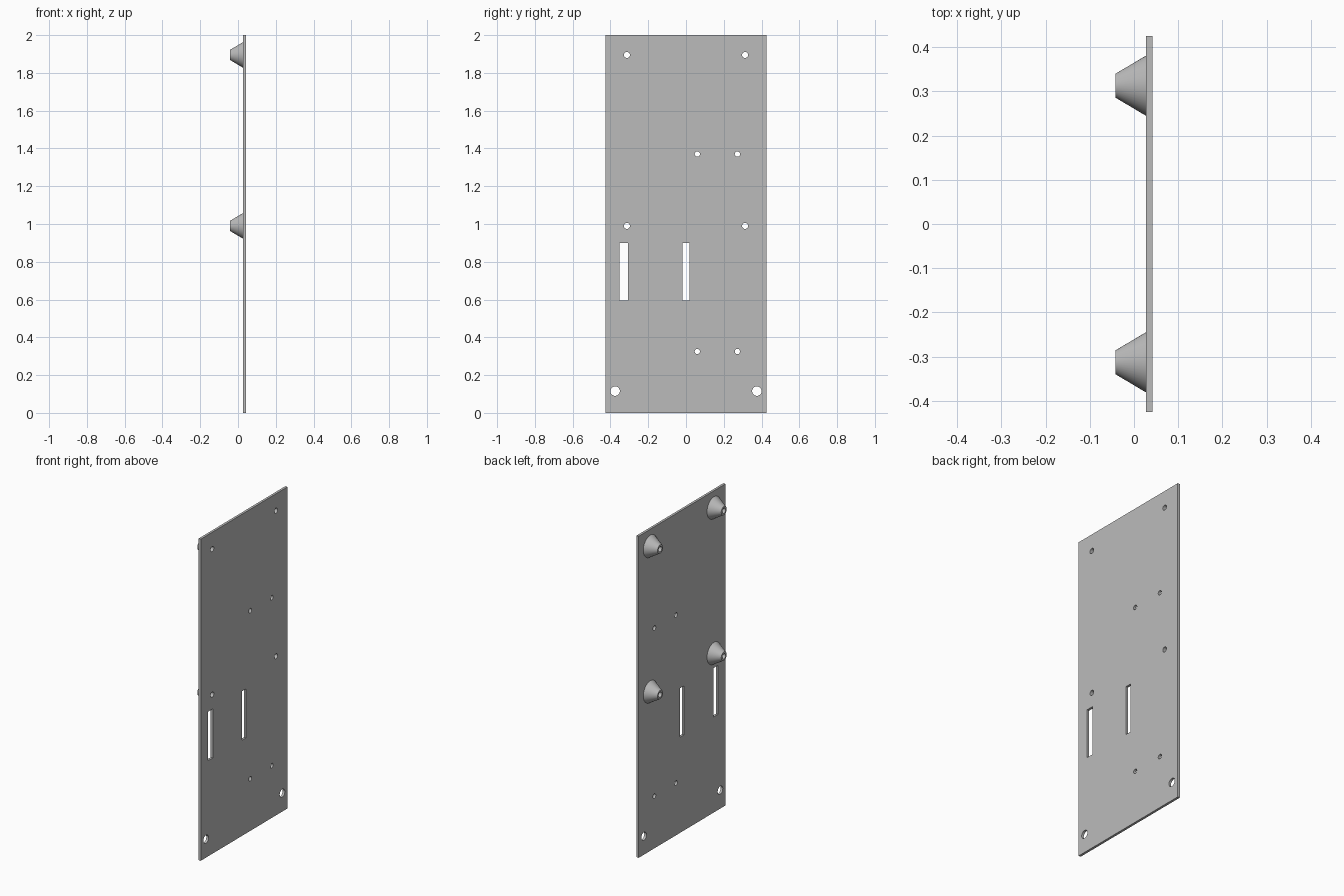
import bpy, bmesh
from math import cos, sin, pi, radians
from mathutils import Matrix, Vector

cube = bpy.data.objects.get("Cube")
if cube:
    bpy.data.objects.remove(cube, do_unlink=True)

BACK, FACE, TIP = 0.027, 0.042, -0.042     # x of plate back, plate face, standoff tips
WIDTH, HEIGHT = 0.852, 2.0
HOLE = 0.016
MOUNTS = [(y, z) for y in (-0.313, 0.313) for z in (0.99, 1.895)]

grey = bpy.data.materials.new("plain grey")
grey.use_nodes = True
colour = (0.5, 0.5, 0.5, 1)
grey.diffuse_color = colour
grey.node_tree.nodes["Principled BSDF"].inputs["Base Color"].default_value = colour


def add_object(name, bm):
    bmesh.ops.recalc_face_normals(bm, faces=bm.faces)
    mesh = bpy.data.meshes.new(name)
    bm.to_mesh(mesh)
    bm.free()
    mesh.materials.append(grey)
    obj = bpy.data.objects.new(name, mesh)
    bpy.context.collection.objects.link(obj)
    return obj


def add_box(bm, x, y, z, sx, sy, sz):
    matrix = Matrix.Translation((x, y, z)) @ Matrix.Diagonal((sx, sy, sz, 1))
    bmesh.ops.create_cube(bm, size=1, matrix=matrix)


def add_drill(bm, y, z, radius):
    matrix = Matrix.Translation((FACE, y, z)) @ Matrix.Rotation(pi / 2, 4, "Y")
    bmesh.ops.create_cone(bm, cap_ends=True, segments=32, radius1=radius,
                          radius2=radius, depth=0.1, matrix=matrix)


def smooth(obj):
    bpy.ops.object.select_all(action="DESELECT")
    obj.select_set(True)
    bpy.context.view_layer.objects.active = obj
    bpy.ops.object.shade_smooth_by_angle(angle=radians(30))


# Flat back plate
bm = bmesh.new()
add_box(bm, (BACK + FACE) / 2, 0, HEIGHT / 2, FACE - BACK, WIDTH, HEIGHT)
plate = add_object("back_plate", bm)

# Slots and drilled holes
bm = bmesh.new()
for y, width in ((-0.33, 0.046), (0, 0.038)):
    add_box(bm, FACE, y, 0.747, 0.1, width, 0.305)
for y, z in MOUNTS:
    add_drill(bm, y, z, HOLE)
for y in (0.06, 0.272):
    for z in (0.325, 1.37):
        add_drill(bm, y, z, 0.014)
for y in (-0.375, 0.375):
    add_drill(bm, y, 0.115, 0.025)
cutter = add_object("hole_cutter", bm)
cutter.hide_render = True

cut = plate.modifiers.new("holes", "BOOLEAN")
cut.operation = "DIFFERENCE"
cut.solver = "EXACT"
cut.object = cutter
bpy.context.view_layer.objects.active = plate
bpy.ops.object.modifier_apply(modifier=cut.name)
bpy.data.objects.remove(cutter, do_unlink=True)
smooth(plate)

# Hollow conical standoffs, turned around the x axis
profile = [(BACK, HOLE), (BACK, 0.068), (TIP, 0.027), (TIP, HOLE)]
for i, (y, z) in enumerate(MOUNTS):
    bm = bmesh.new()
    sides = 48
    rings = [[bm.verts.new((x, y + r * cos(2 * pi * s / sides), z + r * sin(2 * pi * s / sides)))
              for s in range(sides)] for x, r in profile]
    for a, b in zip(rings, rings[1:] + rings[:1]):
        for s in range(sides):
            t = (s + 1) % sides
            bm.faces.new((a[s], a[t], b[t], b[s]))
    smooth(add_object(f"standoff_{i + 1}", bm))
